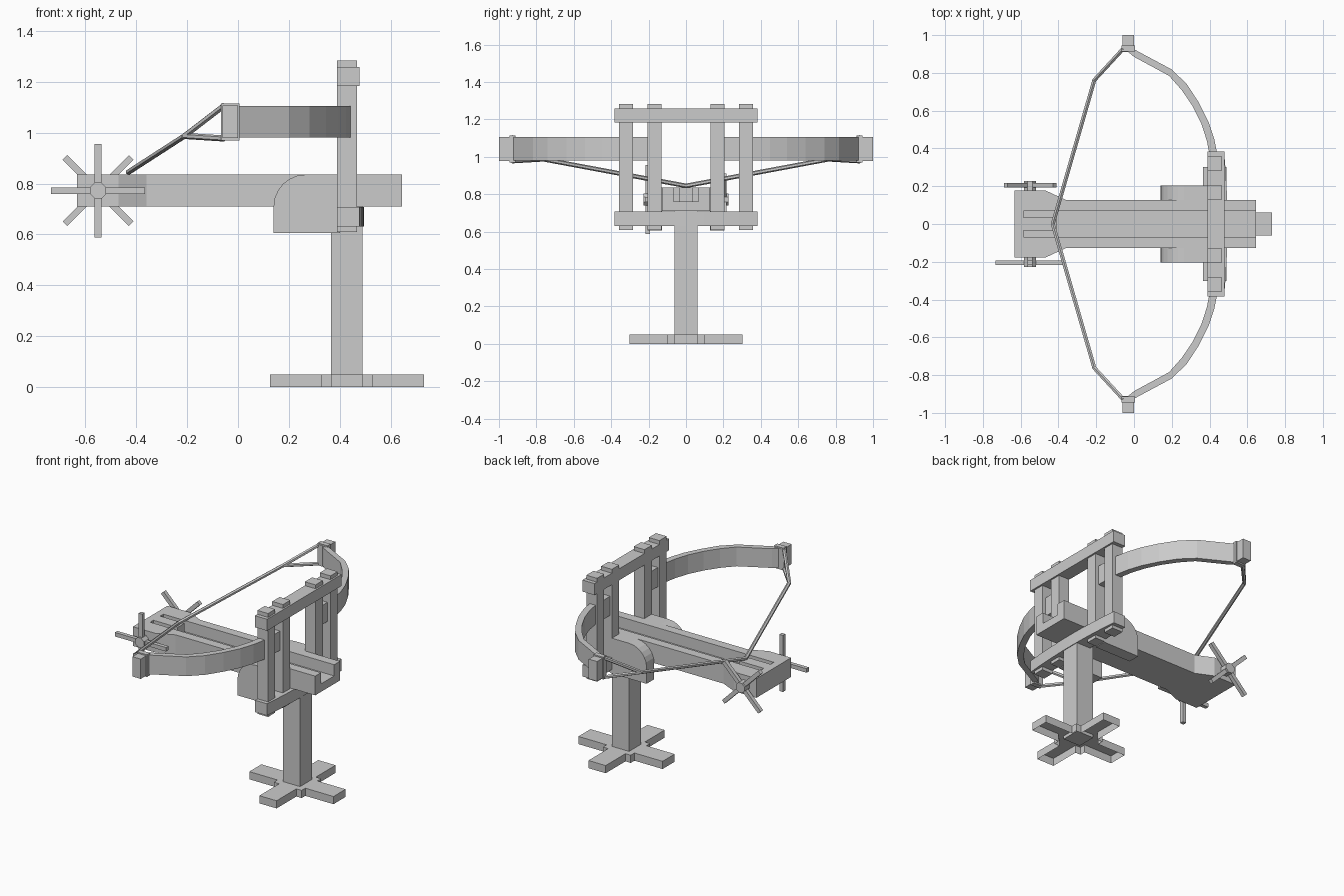
import bpy, bmesh
from math import sin, cos, pi
from mathutils import Vector

if "Cube" in bpy.data.objects:
    bpy.data.objects.remove(bpy.data.objects["Cube"])


def finish(name, bm):
    mesh = bpy.data.meshes.new(name)
    bmesh.ops.recalc_face_normals(bm, faces=bm.faces)
    bm.to_mesh(mesh)
    bm.free()
    ob = bpy.data.objects.new(name, mesh)
    bpy.context.collection.objects.link(ob)
    return ob


def prism(name, outline, lo, hi, axis='z', open_bottom=False):
    """Extrude a 2D outline: (x, y) along z, or (x, z) along y."""
    bm = bmesh.new()
    put = (lambda a, b, t: (a, b, t)) if axis == 'z' else (lambda a, b, t: (a, t, b))
    low = [bm.verts.new(put(a, b, lo)) for a, b in outline]
    top = [bm.verts.new(put(a, b, hi)) for a, b in outline]
    n = len(outline)
    for i in range(n):
        j = (i + 1) % n
        bm.faces.new((low[i], low[j], top[j], top[i]))
    bm.faces.new(top)
    if not open_bottom:
        bm.faces.new(low)
    return finish(name, bm)


def box(name, x0, x1, y0, y1, z0, z1):
    return prism(name, [(x0, y0), (x1, y0), (x1, y1), (x0, y1)], z0, z1)


def mirror_y(ob):
    ob.modifiers.new("mirror", 'MIRROR').use_axis = (False, True, False)
    return ob


def rods(name, pairs, r, sides=6):
    bm = bmesh.new()
    for a, b in pairs:
        a, b = Vector(a), Vector(b)
        d = b - a
        m = d.to_track_quat('Z', 'Y').to_matrix().to_4x4()
        m.translation = (a + b) / 2
        bmesh.ops.create_cone(bm, cap_ends=True, segments=sides, radius1=r,
                              radius2=r, depth=d.length, matrix=m)
    return finish(name, bm)


# Cross-shaped foot, hollow underneath, with a small square hub
CX, A, H, L = 0.428, 0.062, 0.1, 0.303
quarter = [(L, -A), (L, A), (H, A), (H, H), (A, H)]
cross = []
for k in range(4):
    c, s = [(1, 0), (0, 1), (-1, 0), (0, -1)][k]
    cross += [(CX + c * x - s * y, s * x + c * y) for x, y in quarter]
prism("foot", cross, 0, 0.05, open_bottom=True)

# Column
box("column", CX - A, CX + A, -A, A, 0.03, 0.71)

# Stock with flared rear and a channel that forks around the trigger block
half = [(0.645, 0.127), (-0.36, 0.127), (-0.47, 0.178), (-0.632, 0.178)]
stock = prism("stock", half + [(x, -y) for x, y in reversed(half)], 0.71, 0.835)
groove = [(0.7, 0.068), (-0.585, 0.068), (-0.585, 0.035), (-0.41, 0.035)]
cutter = prism("channel_cutter", groove + [(x, -y) for x, y in reversed(groove)], 0.762, 0.9)
cutter.hide_render = True
cutter.hide_viewport = True
cutter.display_type = 'WIRE'
cut = stock.modifiers.new("channel", 'BOOLEAN')
cut.operation = 'DIFFERENCE'
cut.solver = 'EXACT'
cut.object = cutter

# Rounded cheek plates either side of the stock
arc = [(0.265 - 0.125 * sin(t * pi / 12), 0.71 + 0.125 * cos(t * pi / 12)) for t in range(7)]
mirror_y(prism("cheek", [(0.14, 0.605), (0.40, 0.605), (0.40, 0.835)] + arc, 0.127, 0.205, 'y'))

# Upright frame: four posts and two beams, the lower one bowed forward
for name, y0, y1 in (("inner_post", 0.13, 0.205), ("outer_post", 0.284, 0.358)):
    mirror_y(box(name, 0.39, 0.467, y0, y1, 0.61, 1.283))
box("upper_beam", 0.39, 0.478, -0.383, 0.383, 1.183, 1.258)
front = [(0.495 - 0.018 * (k / 4) ** 2, 0.383 * k / 4) for k in range(-4, 5)]
prism("lower_beam", front + [(0.39, 0.383), (0.39, -0.383)], 0.631, 0.708)

# Curved bow arms, outer edge then inner edge
outer = [(0.0, 0.925), (0.2, 0.818), (0.28, 0.74), (0.345, 0.64), (0.395, 0.54),
         (0.425, 0.45), (0.443, 0.36), (0.447, 0.165)]
inner = [(0.403, 0.165), (0.401, 0.36), (0.386, 0.44), (0.357, 0.53), (0.31, 0.625),
         (0.252, 0.71), (0.185, 0.785), (0.0, 0.885)]
arm = mirror_y(prism("bow_arm", outer + inner + [(-0.03, 0.91)], 0.98, 1.105))

# Bow tips and the string loops around them
mirror_y(box("bow_tip", -0.06, 0.0, 0.91, 1.0, 0.978, 1.107))
mirror_y(box("string_loop", -0.066, 0.005, 0.912, 0.944, 0.97, 1.115))

# Drawn string: one strand to a knot, then split to the tip's top and bottom
nock, knot = (-0.43, 0, 0.845), (-0.21, 0.762, 0.987)
mirror_y(rods("bowstring", [(nock, knot), (knot, (-0.055, 0.93, 1.106)),
                            (knot, (-0.055, 0.93, 0.977))], 0.012))

# Winding wheels: octagonal hub with four spokes; rear one turned 45 degrees
WX, WZ, R = -0.55, 0.772, 0.184
for name, side, turn in (("front_winder", -1, 0), ("back_winder", 1, pi / 4)):
    oct_pts = [(WX + 0.034 * cos(pi / 8 + k * pi / 4), WZ + 0.034 * sin(pi / 8 + k * pi / 4))
               for k in range(8)]
    y = sorted((side * 0.17, side * 0.228))
    prism(name + "_hub", oct_pts, y[0], y[1], 'y')
    y = sorted((side * 0.192, side * 0.217))
    for k in range(2):
        c, s = cos(turn + k * pi / 2), sin(turn + k * pi / 2)
        bar = [(WX + c * u - s * v, WZ + s * u + c * v)
               for u, v in ((-R, -0.013), (R, -0.013), (R, 0.013), (-R, 0.013))]
        prism(name + "_spokes_%d" % (k + 1), bar, y[0], y[1], 'y')
